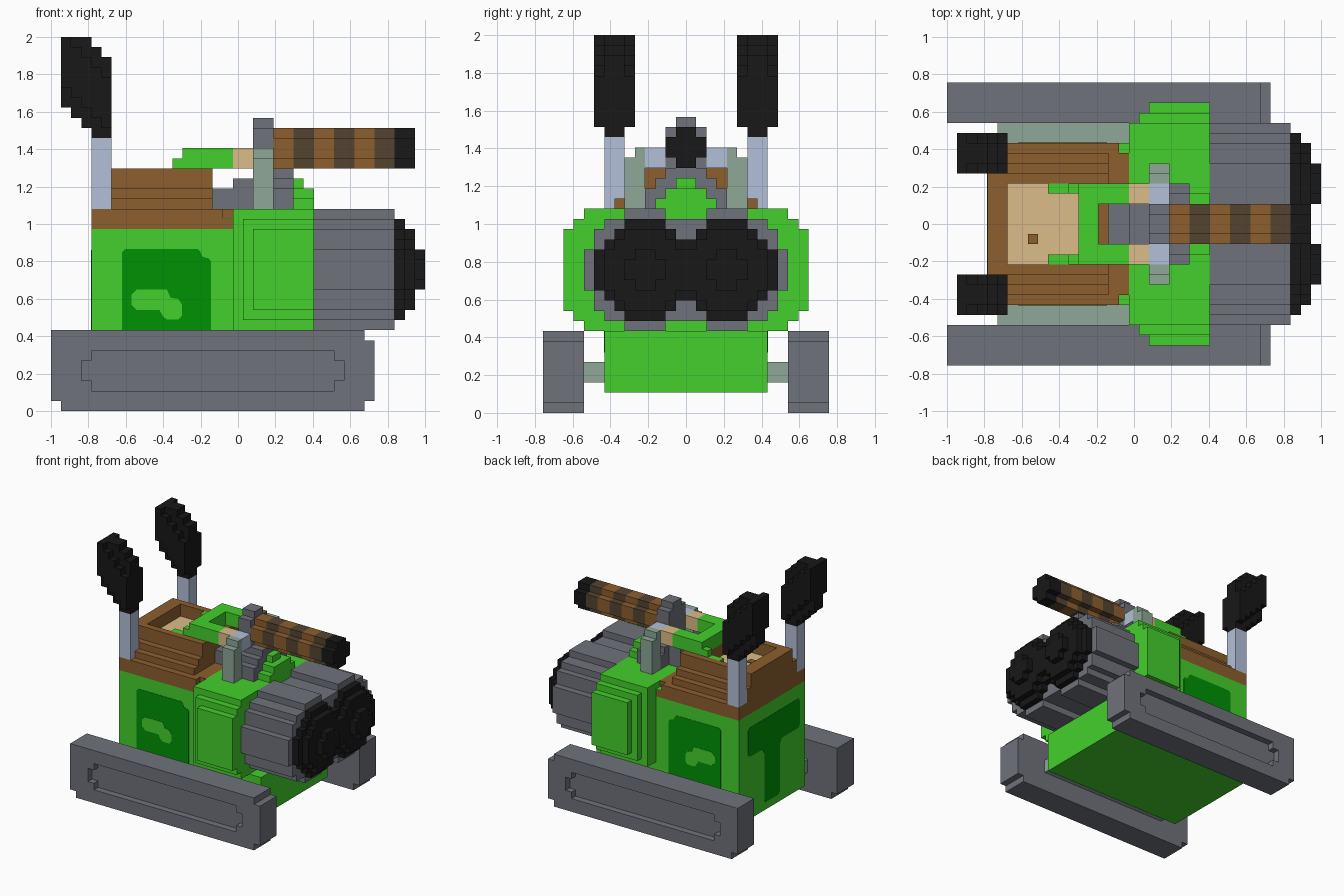
import bpy
import bmesh
from mathutils import Vector

if "Cube" in bpy.data.objects:
    bpy.data.objects.remove(bpy.data.objects["Cube"], do_unlink=True)

U = 2 / 37  # size of one block


def material(name, rgb):
    lin = [(c / 255 / 12.92) if c < 11 else ((c / 255 + 0.055) / 1.055) ** 2.4 for c in rgb]
    m = bpy.data.materials.new(name)
    m.use_nodes = True
    m.diffuse_color = (*lin, 1)
    m.node_tree.nodes["Principled BSDF"].inputs["Base Color"].default_value = (*lin, 1)
    return m


GREEN = material("bright green", (68, 208, 44))
DARK_GREEN = material("dark green", (0, 146, 4))
GREY = material("steel grey", (112, 114, 123))
BLACK = material("black", (24, 24, 24))
BROWN = material("brown", (140, 95, 45))
DARK_BROWN = material("dark brown", (85, 67, 48))
TAN = material("tan", (220, 188, 136))
SILVER = material("silver", (179, 192, 216))
SAGE = material("sage grey", (142, 167, 152))


def finish(name, bm, mat):
    bmesh.ops.recalc_face_normals(bm, faces=bm.faces)
    me = bpy.data.meshes.new(name)
    bm.to_mesh(me)
    bm.free()
    me.materials.append(mat)
    ob = bpy.data.objects.new(name, me)
    bpy.context.collection.objects.link(ob)
    return ob


def blocks(name, mat, boxes, mirror=False):
    """Boxes (x0, x1, y0, y1, z0, z1) in blocks; x from the rear end, y from the middle."""
    bm = bmesh.new()
    if mirror:
        boxes = boxes + [(a, b, -d, -c, e, f) for a, b, c, d, e, f in boxes]
    for x0, x1, y0, y1, z0, z1 in boxes:
        size = Vector((x1 - x0, y1 - y0, z1 - z0)) * U
        mid = Vector(((x0 + x1) / 2 - 18.5, (y0 + y1) / 2, (z0 + z1) / 2)) * U
        for v in bmesh.ops.create_cube(bm, size=1)["verts"]:
            v.co = v.co * size + mid
    return finish(name, bm, mat)


def plate(name, mat, outline, place, depth):
    """Thin painted plate: outline in 2D, placed on a wall and extruded outward."""
    bm = bmesh.new()
    face = bm.faces.new([bm.verts.new(place(a, b, 0)) for a, b in outline])
    out = bmesh.ops.extrude_face_region(bm, geom=[face])["geom"]
    shift = Vector(place(0, 0, depth)) - Vector(place(0, 0, 0))
    bmesh.ops.translate(bm, verts=[g for g in out if isinstance(g, bmesh.types.BMVert)], vec=shift)
    return finish(name, bm, mat)


def disc(x0, x1, cy, cz, steps):
    """Stepped round slab made of crossed boxes."""
    return [(x0, x1, cy - a, cy + a, cz - b, cz + b) for a, b in steps]


# Tracks with a recessed outer panel
blocks("tracks", GREY, [
    (1, 31, 10, 13, 0, 1), (0, 32, 10, 13, 1, 7), (0, 31, 10, 13, 7, 8),
    (1, 31, 13, 14, 0, 1), (0, 32, 13, 14, 1, 2), (0, 32, 13, 14, 6, 7), (0, 31, 13, 14, 7, 8),
    (0, 3, 13, 14, 2, 6), (29, 32, 13, 14, 2, 6),
    (3, 4, 13, 14, 2, 3), (3, 4, 13, 14, 5, 6), (28, 29, 13, 14, 2, 3), (28, 29, 13, 14, 5, 6),
], mirror=True)
blocks("track_axles", SAGE, [(5, 27, 8, 10, 3, 5)], mirror=True)

# Hull and the wide stepped housing
blocks("hull", GREEN, [(4, 28, -8, 8, 2, 8), (4, 18, -8, 8, 8, 18)])
blocks("engine_housing", GREEN, [
    (18, 26, -10, 10, 8, 20), (19, 26, -11, 11, 9, 19), (20, 26, -12, 12, 10, 18)])
blocks("housing_hump", GREEN, [
    (24, 26, -3, 3, 20, 21), (24, 26, -2, 2, 21, 22), (24, 25, -1, 1, 22, 23)])

# Painted panels on both flanks
window = [(-.62, .32), (-.145, .32), (-.145, .80), (-.155, .815), (-.19, .825), (-.2, .85),
          (-.215, .865), (-.605, .865), (-.62, .85)]
patch = [(-.57, .57), (-.54, .54), (-.42, .54), (-.40, .505), (-.38, .49), (-.32, .49),
         (-.30, .51), (-.30, .57), (-.32, .60), (-.36, .605), (-.38, .65), (-.54, .65), (-.57, .62)]
for side, s in (("front", -1), ("back", 1)):
    wall = lambda a, b, d, s=s: (a, s * (8 * U + d), b)
    plate(side + "_window", DARK_GREEN, window, wall, 0.002)
    plate(side + "_window_patch", GREEN, patch, wall, 0.004)
# T-shaped panel on the rear wall
tee = [(-.08, .17), (.08, .17), (.1, .19), (.1, .58), (.13, .62), (.29, .62), (.31, .64), (.31, .84),
       (.29, .86), (-.34, .86), (-.36, .84), (-.36, .64), (-.34, .62), (-.13, .62), (-.1, .58), (-.1, .19)]
plate("rear_panel", DARK_GREEN, tee, lambda a, b, d: (-14.5 * U - d, a, b), 0.002)

# Brown cabin with sloping sides and an open hollow
blocks("cabin", BROWN, [
    (4, 18, -8, 8, 18, 19), (4, 17, -8, 8, 19, 20), (17, 18, -7, 7, 19, 20),
    (6, 16, -7, 7, 20, 21), (4, 16, -6, 6, 20, 22),
    (4, 6, -5, 5, 22, 24), (13, 16, -5, 5, 22, 24), (6, 13, 4, 5, 22, 24), (6, 13, -5, -4, 22, 24)])
blocks("cabin_corners", GREEN, [(17, 18, 7, 8, 19, 19.1)], mirror=True)
blocks("cabin_floor", TAN, [(6, 13, -4, 4, 22, 22.15)])
blocks("floor_knob", BROWN, [(8, 9, -2, -1, 22.15, 22.3)])

# Exhaust pipes with slanted black caps, the outer layers leaning more than the middle
blocks("exhaust_pipes", SILVER, [(4, 6, 6, 8, 20, 27)], mirror=True)
caps = []
for i, (low, high) in enumerate([(30, 37), (29, 37), (28, 37), (27, 36), (27, 35)]):
    caps.append((1 + i, 2 + i, 6, 8, low, high))
    caps += [(1 + i, 2 + i, y, y + 1, 32 - i, 37 - i) for y in (5, 8)]
blocks("exhaust_caps", BLACK, caps, mirror=True)

# Twin round engines with black stepped ends
engines, ends = [], []
for cy in (-4, 4):
    engines += disc(26, 34, cy, 14, [(2, 6), (4, 5), (5, 4), (6, 2)])
    ends += disc(34, 35, cy, 14, [(2, 5), (3, 4), (4, 3), (5, 2)])
    ends += disc(35, 36, cy, 14, [(2, 4), (3, 3), (4, 2)])
    ends += disc(36, 37, cy, 14, [(1, 2), (2, 1)])
blocks("engines", GREY, engines)
blocks("engine_ends", BLACK, ends)

# Gun pedestal and posts
blocks("gun_pedestal", GREY, [
    (16, 18, -2, 2, 20, 22), (18, 20, -2, 2, 20, 23), (20, 24, -4, 4, 20, 22),
    (20, 24, -3, 3, 20, 23), (20, 24, -2, 2, 20, 24)])
blocks("gun_posts", SAGE, [(20, 22, 4, 6, 20, 25), (20, 22, 4, 5, 25, 26)], mirror=True)
blocks("gun_crossbar", SILVER, [(20, 22, 2, 4, 24, 26)], mirror=True)
blocks("gun_collar", GREY, [(20, 22, -2, 2, 24, 28), (20, 22, -1, 1, 28, 29)])

# Gun control frame
blocks("control_frame", GREEN, [
    (13, 15, 0, 4, 24, 26), (15, 18, 2, 4, 24, 26), (12, 13, 3, 4, 23, 25),
    (10, 12, 3, 4, 23, 24)], mirror=True)
blocks("frame_joints", TAN, [(18, 20, 2, 4, 24, 26)], mirror=True)

# Banded barrel
for i in range(7):
    mat = BLACK if i == 6 else (BROWN, DARK_BROWN)[i % 2]
    name = "barrel_muzzle" if i == 6 else "barrel_band_%d" % (i + 1)
    blocks(name, mat, disc(22 + 2 * i, 24 + 2 * i, 0, 26, [(1, 2), (2, 1)]))
